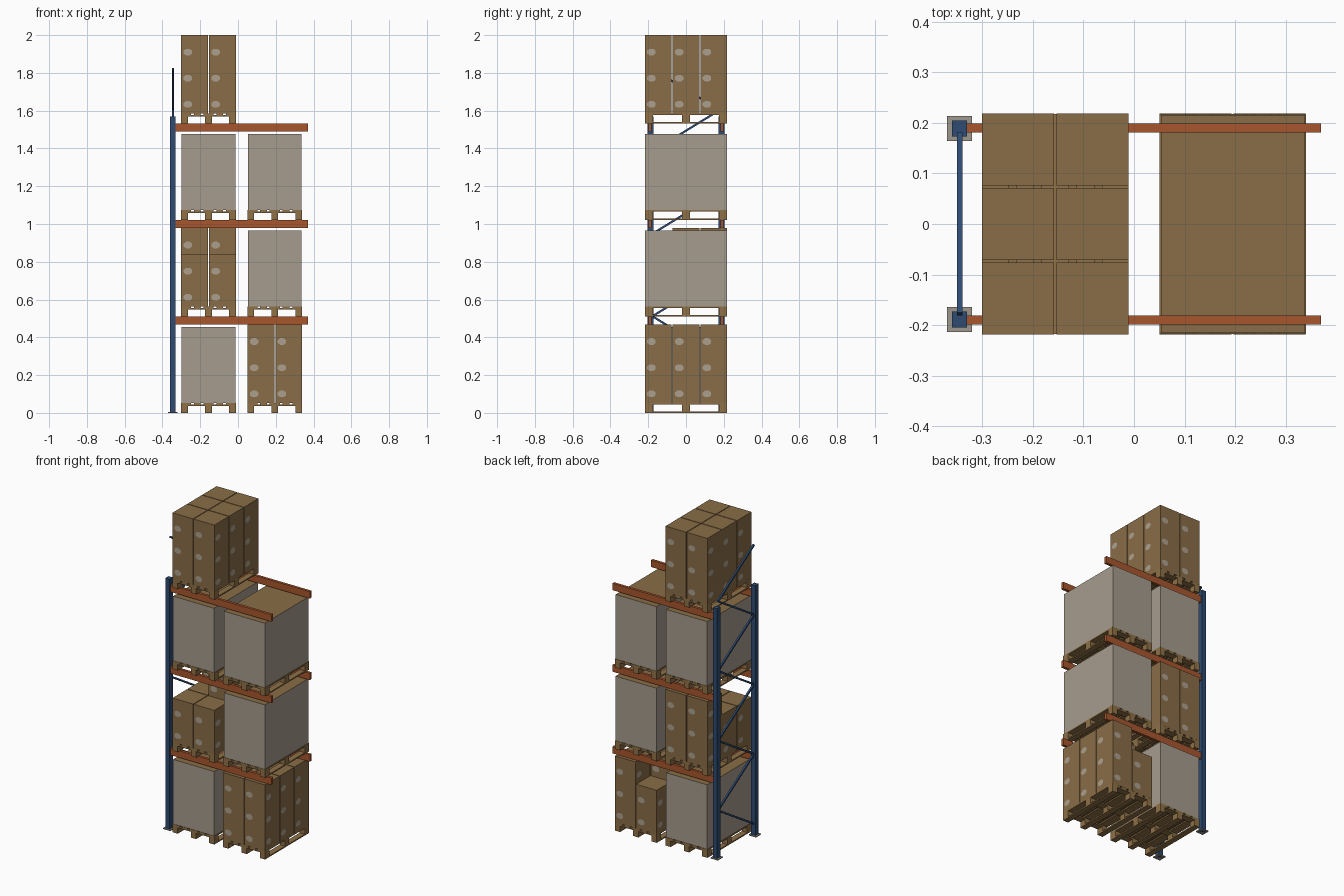
import bpy, bmesh, math
from mathutils import Matrix, Vector

if "Cube" in bpy.data.objects:
    bpy.data.objects.remove(bpy.data.objects["Cube"])


def material(name, r, g, b):
    lin = [((c / 255 + 0.055) / 1.055) ** 2.4 for c in (r, g, b)]
    m = bpy.data.materials.new(name)
    m.diffuse_color = (*lin, 1)
    m.use_nodes = True
    m.node_tree.nodes["Principled BSDF"].inputs["Base Color"].default_value = m.diffuse_color
    return m


CARD = material("cardboard", 137, 109, 71)
WOOD = material("pallet wood", 143, 113, 71)
WRAP = material("grey wrap", 166, 156, 141)
LABEL = material("label grey", 172, 160, 142)
BLUE = material("upright blue", 46, 75, 114)
ORANGE = material("beam orange", 167, 86, 45)
STEEL = material("plate steel", 158, 153, 142)


def add_box(bm, centre, size, rot=None, mat=0):
    m = Matrix.Translation(centre) @ (rot or Matrix()) @ Matrix.Diagonal((*size, 1))
    res = bmesh.ops.create_cube(bm, size=1, matrix=m)
    for f in {f for v in res["verts"] for f in v.link_faces}:
        f.material_index = mat


def finish(bm, name, *mats):
    me = bpy.data.meshes.new(name)
    bm.to_mesh(me)
    bm.free()
    for m in mats:
        me.materials.append(m)
    ob = bpy.data.objects.new(name, me)
    bpy.context.collection.objects.link(ob)
    return ob


LEVELS = [0, 0.511, 1.022, 1.5325]
LEFT, RIGHT = -0.156, 0.195
PW, PL, PH = 0.29, 0.436, 0.0525      # pallet width, length, height
BOX, BOX_H, GAP = 0.1425, 0.1383, 0.0045
POST_X, POST_Y = -0.345, 0.189

# Uprights and foot plates
for side, y in (("front", -POST_Y), ("back", POST_Y)):
    bm = bmesh.new()
    add_box(bm, (POST_X, y, 0.785), (0.03, 0.032, 1.57))
    finish(bm, side + "_upright", BLUE)
    bm = bmesh.new()
    add_box(bm, (POST_X, y, 0.003), (0.05, 0.05, 0.006))
    finish(bm, side + "_foot_plate", STEEL)

# Zigzag bracing, last bar runs above the uprights
bm = bmesh.new()
points = [Vector((POST_X, (-1) ** (i + 1) * 0.178, 0.075 + 0.2183 * i)) for i in range(9)]
for a, b in zip(points, points[1:]):
    d = b - a
    rot = Matrix.Rotation(math.atan2(d.z, d.y), 4, 'X')
    add_box(bm, (a + b) / 2, (0.011, d.length, 0.011), rot)
finish(bm, "zigzag_bracing", BLUE)

# Load beams
for i, z in enumerate(LEVELS[1:], 1):
    for side, y in (("front", -0.19), ("back", 0.19)):
        bm = bmesh.new()
        add_box(bm, (0.02, y, z - 0.0215), (0.70, 0.017, 0.043))
        finish(bm, f"{side}_beam_{i}", ORANGE)


# Pallet: runners, nine blocks, cross boards and five deck boards
def pallet(name, x, z):
    bm = bmesh.new()
    t, bw, bl = 0.008, 0.036, 0.042
    xs = [x + s * (PW - bw) / 2 for s in (-1, 0, 1)]
    ys = [s * (PL - bl) / 2 for s in (-1, 0, 1)]
    block_h = PH - 3 * t
    for px in xs:
        add_box(bm, (px, 0, z + t / 2), (bw, PL, t))
        for py in ys:
            add_box(bm, (px, py, z + t + block_h / 2), (bw, bl, block_h))
    for py in ys:
        add_box(bm, (x, py, z + PH - 1.5 * t), (PW, bl, t))
    left = x - PW / 2
    for w in (0.0526, 0.036, 0.0548, 0.036, 0.0526):
        add_box(bm, (left + w / 2, 0, z + PH - t / 2), (w, PL, t))
        left += w + 0.0145
    finish(bm, name, WOOD)


# Stacked cartons: a 2 x 3 grid of columns with labels on every side
def cartons(name, x, z, low=()):
    bm = bmesh.new()
    step = BOX + GAP
    for i in range(2):
        for j in range(3):
            n = 2 if (i, j) in low else 3
            cx, cy = x + (i - 0.5) * step, (j - 1) * step
            add_box(bm, (cx, cy, z + n * BOX_H / 2), (BOX, BOX, n * BOX_H))
            for k in range(n):
                for turn in range(4):
                    m = (Matrix.Translation((cx, cy, z + (k + 0.35) * BOX_H))
                         @ Matrix.Rotation(turn * math.pi / 2, 4, 'Z')
                         @ Matrix.Translation((-0.036, -BOX / 2 - 0.0008, 0))
                         @ Matrix.Diagonal((1, 1, 0.78, 1))
                         @ Matrix.Rotation(math.pi / 2, 4, 'X')
                         @ Matrix.Rotation(math.pi / 8, 4, 'Z'))
                    res = bmesh.ops.create_circle(bm, cap_ends=True, segments=8,
                                                  radius=0.0245, matrix=m)
                    for f in {f for v in res["verts"] for f in v.link_faces}:
                        f.material_index = 1
    finish(bm, name, CARD, LABEL)


# Wrapped load: grey sides, bare cardboard top and bottom
def wrapped(name, x, z):
    bm = bmesh.new()
    h = 0.403
    add_box(bm, (x, 0, z + h / 2), (0.284, 0.432, h))
    bm.normal_update()
    for f in bm.faces:
        f.material_index = 1 if abs(f.normal.z) > 0.5 else 0
    finish(bm, name, WRAP, CARD)


# Loads: (level, bay centre, kind, shorter columns)
loads = [
    (0, LEFT, "wrapped", ()), (0, RIGHT, "cartons", [(0, 2)]),
    (1, LEFT, "cartons", [(0, 0), (1, 0), (0, 1)]), (1, RIGHT, "wrapped", ()),
    (2, LEFT, "wrapped", ()), (2, RIGHT, "wrapped", ()),
    (3, LEFT, "cartons", ()),
]
for level, x, kind, low in loads:
    tag = f"{'left' if x < 0 else 'right'}_level_{level}"
    z = LEVELS[level]
    pallet("pallet_" + tag, x, z)
    if kind == "wrapped":
        wrapped("wrapped_load_" + tag, x, z + PH)
    else:
        cartons("carton_stack_" + tag, x, z + PH, low)
